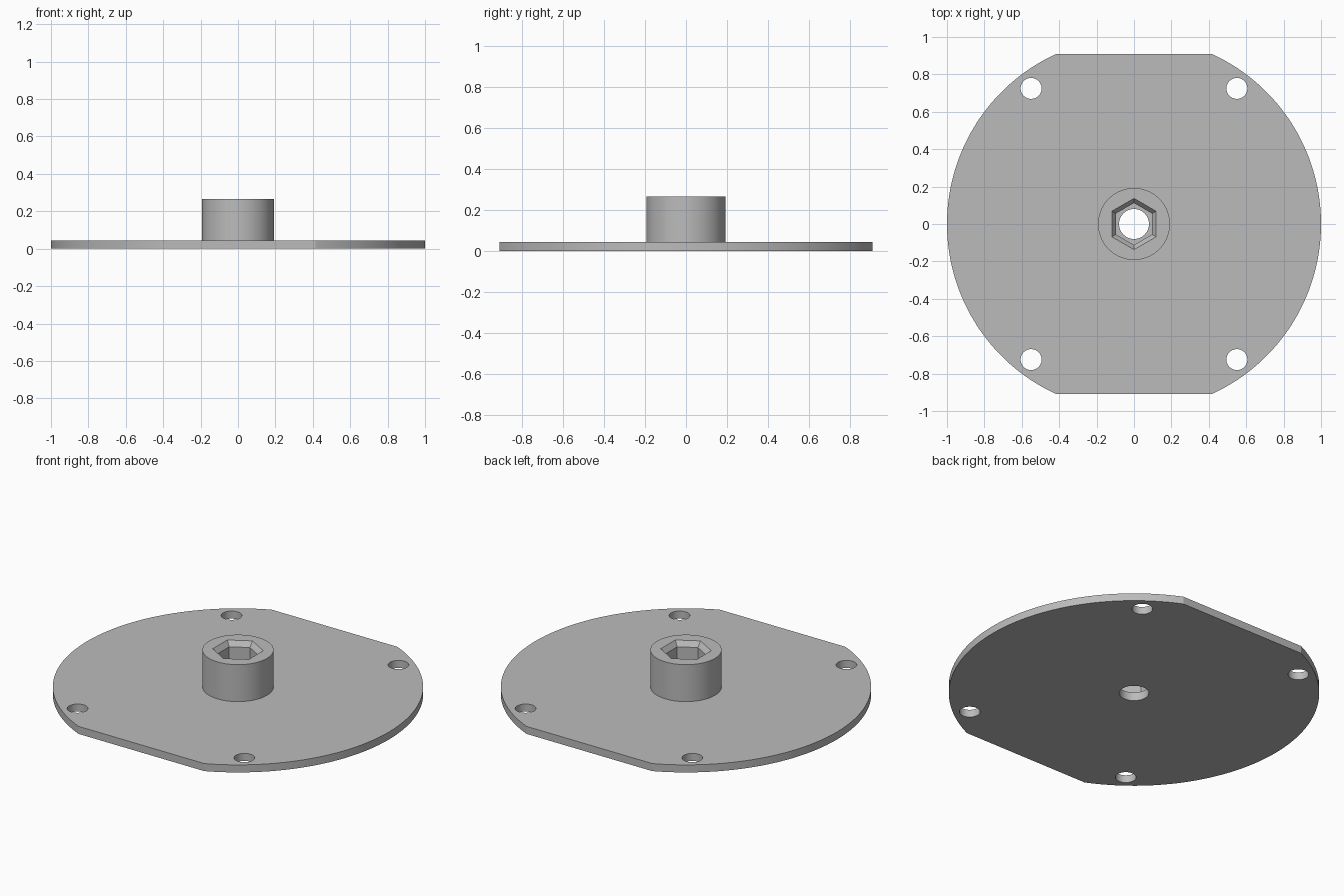
import bpy
import bmesh
from math import asin, cos, sin, pi, radians

if "Cube" in bpy.data.objects:
    bpy.data.objects.remove(bpy.data.objects["Cube"], do_unlink=True)

PLATE_TOP = 0.045
HUB_TOP = 0.265
FLAT_Y = 0.91

grey = bpy.data.materials.new("plain grey")
grey.use_nodes = True
grey.diffuse_color = (0.5, 0.5, 0.5, 1)
grey.node_tree.nodes["Principled BSDF"].inputs["Base Color"].default_value = (0.5, 0.5, 0.5, 1)


def ring(radius, sides, start=0.0, centre=(0, 0)):
    """Outline of a regular polygon."""
    return [(centre[0] + radius * cos(start + 2 * pi * i / sides),
             centre[1] + radius * sin(start + 2 * pi * i / sides)) for i in range(sides)]


def loft(name, sections):
    """Closed solid through (outline, height) sections, bottom to top."""
    bm = bmesh.new()
    loops = [[bm.verts.new((x, y, z)) for x, y in outline] for outline, z in sections]
    bm.faces.new(loops[0][::-1])
    bm.faces.new(loops[-1])
    for low, high in zip(loops, loops[1:]):
        n = len(low)
        for i in range(n):
            j = (i + 1) % n
            bm.faces.new((low[i], low[j], high[j], high[i]))
    mesh = bpy.data.meshes.new(name)
    bm.to_mesh(mesh)
    bm.free()
    mesh.materials.append(grey)
    obj = bpy.data.objects.new(name, mesh)
    bpy.context.collection.objects.link(obj)
    return obj


def combine(target, tool, operation):
    """Apply a boolean and discard the tool solid."""
    mod = target.modifiers.new(tool.name, "BOOLEAN")
    mod.operation = operation
    mod.solver = "EXACT"
    mod.object = tool
    bpy.context.view_layer.update()
    graph = bpy.context.evaluated_depsgraph_get()
    result = bpy.data.meshes.new_from_object(target.evaluated_get(graph))
    target.modifiers.clear()
    target.data = result
    bpy.data.objects.remove(tool, do_unlink=True)


# Round plate with a flat at the front and back
half = asin(FLAT_Y)
steps = 72
arc = [-half + 2 * half * i / steps for i in range(steps + 1)]
outline = [(cos(a), sin(a)) for a in arc] + [(-cos(a), -sin(a)) for a in arc]
plate = loft("mounting_plate_with_hub", [(outline, 0), (outline, PLATE_TOP)])

# Central hub
hub = ring(0.192, 96)
combine(plate, loft("hub", [(hub, PLATE_TOP / 2), (hub, HUB_TOP)]), "UNION")

# Hexagonal socket with a chamfered mouth
inner, mouth = ring(0.112, 6, pi / 2), ring(0.137, 6, pi / 2)
combine(plate, loft("hex_socket", [(inner, PLATE_TOP + 0.005), (inner, HUB_TOP - 0.03),
                                   (mouth, HUB_TOP), (mouth, HUB_TOP + 0.1)]), "DIFFERENCE")

# Shaft hole and four screw holes
holes = [(0.08, (0, 0))] + [(0.056, (sx * 0.55, sy * 0.725)) for sx in (-1, 1) for sy in (-1, 1)]
for radius, centre in holes:
    circle = ring(radius, 48, 0, centre)
    combine(plate, loft("hole", [(circle, -0.1), (circle, 0.12)]), "DIFFERENCE")

# Smooth round walls, crisp edges
plate.data.shade_smooth()
plate.data.set_sharp_from_angle(angle=radians(15))
